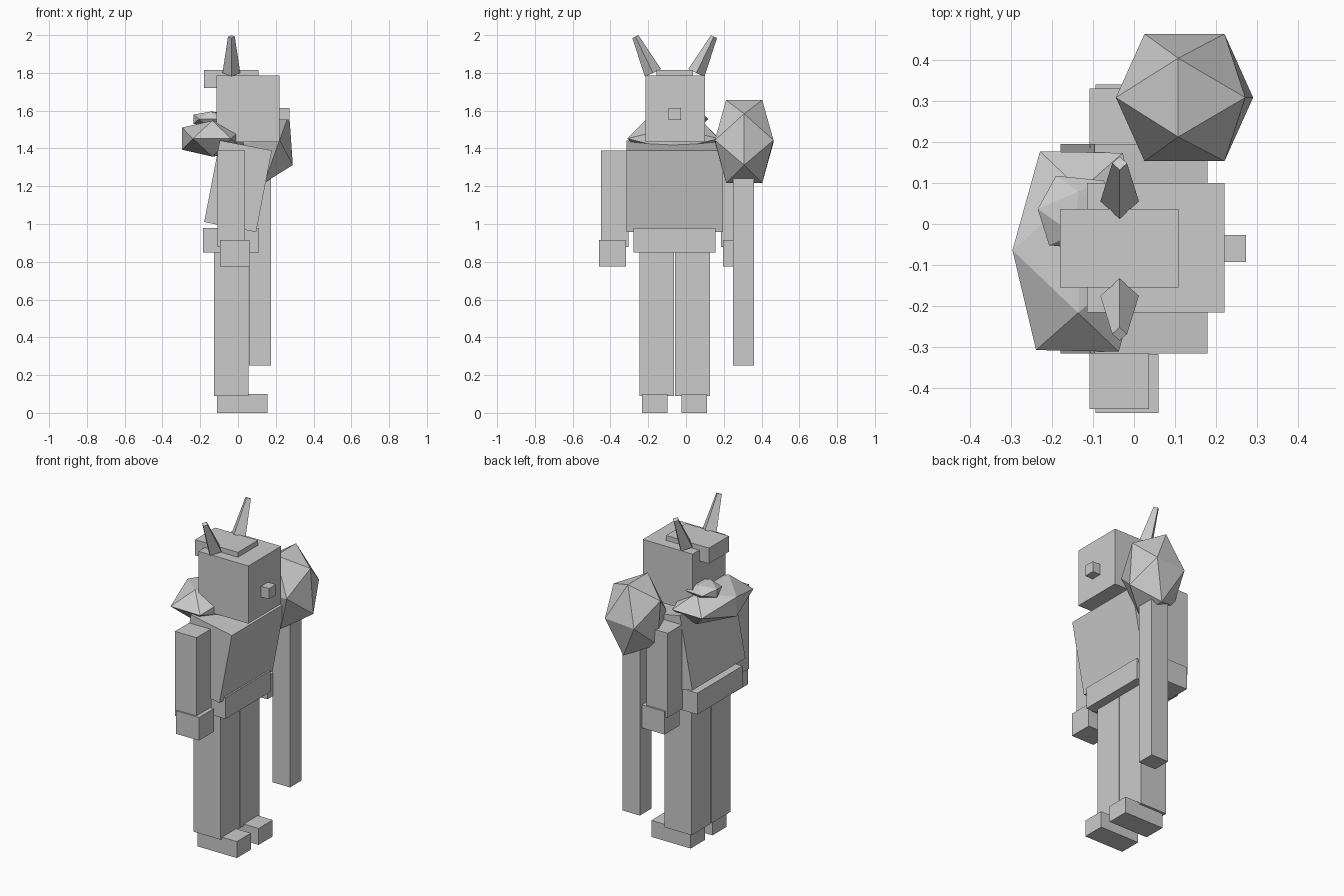
import bpy, bmesh, math
from mathutils import Matrix, Vector

if "Cube" in bpy.data.objects:
    bpy.data.objects.remove(bpy.data.objects["Cube"])

grey = bpy.data.materials.new("plain grey")
grey.diffuse_color = (0.6, 0.6, 0.6, 1)
grey.use_nodes = True
grey.node_tree.nodes["Principled BSDF"].inputs["Base Color"].default_value = grey.diffuse_color
MID = -0.06          # the figure's left/right symmetry plane (it faces +x)
PHI = (1 + 5 ** 0.5) / 2


def finish(name, bm):
    bmesh.ops.recalc_face_normals(bm, faces=bm.faces)
    me = bpy.data.meshes.new(name)
    bm.to_mesh(me)
    bm.free()
    me.materials.append(grey)
    ob = bpy.data.objects.new(name, me)
    bpy.context.collection.objects.link(ob)
    return ob


def box(name, x, y, z, tilt=0.0):
    """Box from (min, max) ranges, optionally tilted about its y axis."""
    bm = bmesh.new()
    bmesh.ops.create_cube(bm, size=1)
    size = Vector((x[1] - x[0], y[1] - y[0], z[1] - z[0]))
    mid = Vector((sum(x) / 2, sum(y) / 2, sum(z) / 2))
    bm.transform(Matrix.Translation(mid) @ Matrix.Rotation(tilt, 4, 'Y')
                 @ Matrix.Diagonal(size).to_4x4())
    return finish(name, bm)


def lump(name, centre, half, tilt=0.0, yaw=0.0):
    """Stretched icosahedron with an edge on top, given its half sizes."""
    bm = bmesh.new()
    for s in (-1, 1):
        for t in (-1, 1):
            for v in ((0, s, t * PHI), (s, t * PHI, 0), (t * PHI, 0, s)):
                bm.verts.new(v)
    bmesh.ops.convex_hull(bm, input=bm.verts)
    bm.transform(Matrix.Translation(centre) @ Matrix.Rotation(yaw, 4, 'Z')
                 @ Matrix.Rotation(tilt, 4, 'Y')
                 @ Matrix.Diagonal(Vector(half) / PHI).to_4x4())
    return finish(name, bm)


def horn(name, side):
    """Four-sided tapered horn leaning outward."""
    base = Vector((-0.035, MID + side * 0.115, 1.80))
    tip = Vector((-0.035, MID + side * 0.208, 1.992))
    bm = bmesh.new()
    bmesh.ops.create_cone(bm, cap_ends=True, segments=4, radius1=0.047,
                          radius2=0.018, depth=(tip - base).length)
    # put corners on the x and y axes
    first = bm.verts[:][0].co
    bm.transform(Matrix.Rotation(-math.atan2(first.y, first.x), 4, 'Z'))
    lean = math.atan2(tip.y - base.y, tip.z - base.z)
    bm.transform(Matrix.Translation((base + tip) / 2) @ Matrix.Rotation(-lean, 4, 'X'))
    return finish(name, bm)


# head
box("head", (-0.115, 0.22), (-0.215, 0.10), (1.435, 1.785))
box("nose", (0.21, 0.273), (-0.092, -0.027), (1.55, 1.615))
box("hair", (-0.18, 0.108), (-0.155, 0.037), (1.72, 1.815))

# body
box("torso", (-0.14, 0.14), (-0.315, 0.195), (0.98, 1.42), tilt=0.19)
box("pelvis", (-0.185, 0.11), (-0.277, 0.155), (0.85, 0.98))

# paired parts: distances are measured outward from the symmetry plane
for label, s in (("right", -1), ("left", 1)):
    def span(a, b):
        return tuple(sorted((MID + s * a, MID + s * b)))
    horn(label + "_horn", s)
    box(label + "_arm", (-0.108, 0.036), span(0.245, 0.39), (0.877, 1.39))
    box(label + "_hand", (-0.094, 0.06), span(0.257, 0.40), (0.775, 0.915))
    box(label + "_leg", (-0.126, 0.055), span(0.003, 0.186), (0.09, 0.86))
    box(label + "_foot", (-0.11, 0.155), span(0.037, 0.172), (0.0, 0.10))

# hump on the back with a small knot on top
lump("back_hump", (-0.133, -0.067, 1.452), (0.163, 0.242, 0.095), yaw=-0.02)
lump("back_knot", (-0.14, 0.027, 1.555), (0.095, 0.085, 0.04), yaw=-0.1)

# club
box("club_handle", (0.058, 0.175), (0.25, 0.36), (0.25, 1.35))
lump("club_head", (0.123, 0.308, 1.437), (0.158, 0.155, 0.22), tilt=-0.07)
